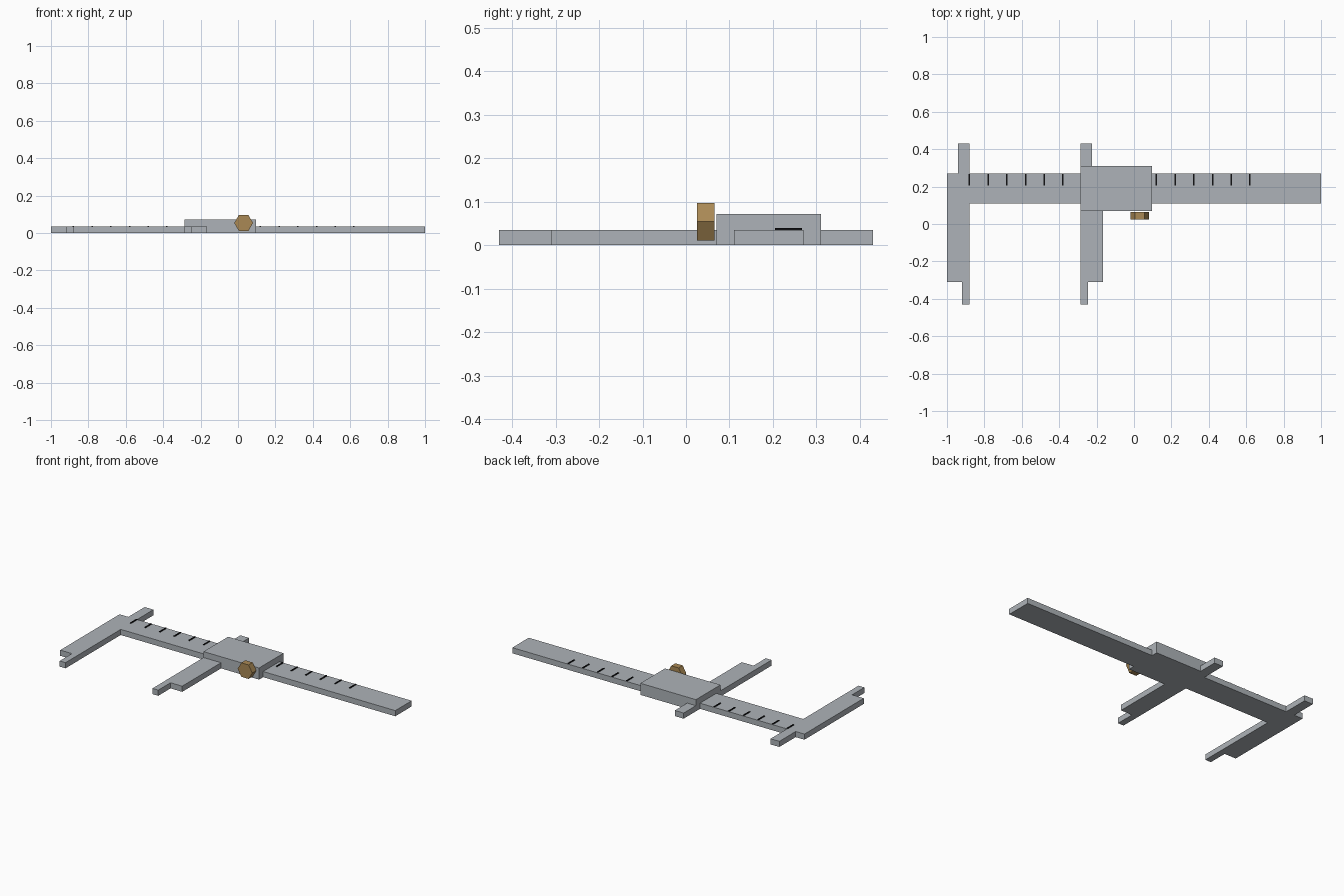
import bpy, bmesh, math
from mathutils import Vector

default = bpy.data.objects.get("Cube")
if default:
    bpy.data.objects.remove(default, do_unlink=True)


def material(name, colour):
    mat = bpy.data.materials.new(name)
    mat.use_nodes = True
    mat.diffuse_color = (*colour, 1)
    mat.node_tree.nodes["Principled BSDF"].inputs["Base Color"].default_value = (*colour, 1)
    return mat


steel = material("steel grey", (0.42, 0.45, 0.48))
brass = material("brass", (0.40, 0.25, 0.09))
black = material("mark black", (0.005, 0.005, 0.006))


def prism(name, profile, axis, start, end, mat):
    """Extrude a flat profile along the x, y or z axis."""
    def place(a, b, t):
        return {"x": (t, a, b), "y": (a, t, b), "z": (a, b, t)}[axis]

    bm = bmesh.new()
    base = bm.faces.new([bm.verts.new(place(a, b, start)) for a, b in profile])
    grown = bmesh.ops.extrude_face_region(bm, geom=[base])["geom"]
    offset = Vector(place(0, 0, end - start))
    bmesh.ops.translate(bm, vec=offset, verts=[v for v in grown if isinstance(v, bmesh.types.BMVert)])
    bmesh.ops.recalc_face_normals(bm, faces=bm.faces)
    mesh = bpy.data.meshes.new(name)
    bm.to_mesh(mesh)
    bm.free()
    mesh.materials.append(mat)
    obj = bpy.data.objects.new(name, mesh)
    bpy.context.collection.objects.link(obj)
    return obj


def rect(x0, x1, y0, y1):
    return [(x0, y0), (x1, y0), (x1, y1), (x0, y1)]


THICK = 0.035
BAR_LOW, BAR_HIGH = 0.11, 0.27
TIP, STEP, TOP = -0.43, -0.31, 0.43

# Fixed beam with its stepped lower jaw and small upper jaw
beam = [(-1, STEP), (-0.92, STEP), (-0.92, TIP), (-0.88, TIP), (-0.88, BAR_LOW),
        (1, BAR_LOW), (1, BAR_HIGH), (-0.88, BAR_HIGH), (-0.88, TOP),
        (-0.94, TOP), (-0.94, BAR_HIGH), (-1, BAR_HIGH)]
prism("beam_and_fixed_jaw", beam, "z", 0, THICK, steel)

# Sliding carriage, a channel straddling the beam
LEFT, RIGHT, NEAR, FAR = -0.285, 0.095, 0.07, 0.31
channel = [(NEAR, 0), (BAR_LOW, 0), (BAR_LOW, THICK), (BAR_HIGH, THICK),
           (BAR_HIGH, 0), (FAR, 0), (FAR, 0.072), (NEAR, 0.072)]
prism("sliding_carriage", channel, "x", LEFT, RIGHT, steel)

# Sliding jaws
lower = [(LEFT, TIP), (LEFT + 0.04, TIP), (LEFT + 0.04, STEP),
         (LEFT + 0.12, STEP), (LEFT + 0.12, NEAR), (LEFT, NEAR)]
prism("sliding_lower_jaw", lower, "z", 0, THICK, steel)
prism("sliding_upper_jaw", rect(LEFT, LEFT + 0.06, FAR, TOP), "z", 0, THICK, steel)

# Hexagonal thumb screw
hexagon = [(0.03 + 0.05 * math.cos(k * math.pi / 3), 0.054 + 0.05 * math.sin(k * math.pi / 3))
           for k in range(6)]
prism("thumb_screw", hexagon, "y", 0.025, 0.065, brass)

# Scale marks on the exposed beam
for k in range(16):
    x = -0.88 + 0.1 * k
    if not LEFT - 0.01 < x < RIGHT:
        prism(f"scale_mark_{k}", rect(x - 0.004, x + 0.004, 0.205, 0.267), "z",
              THICK - 0.001, THICK + 0.004, black)
